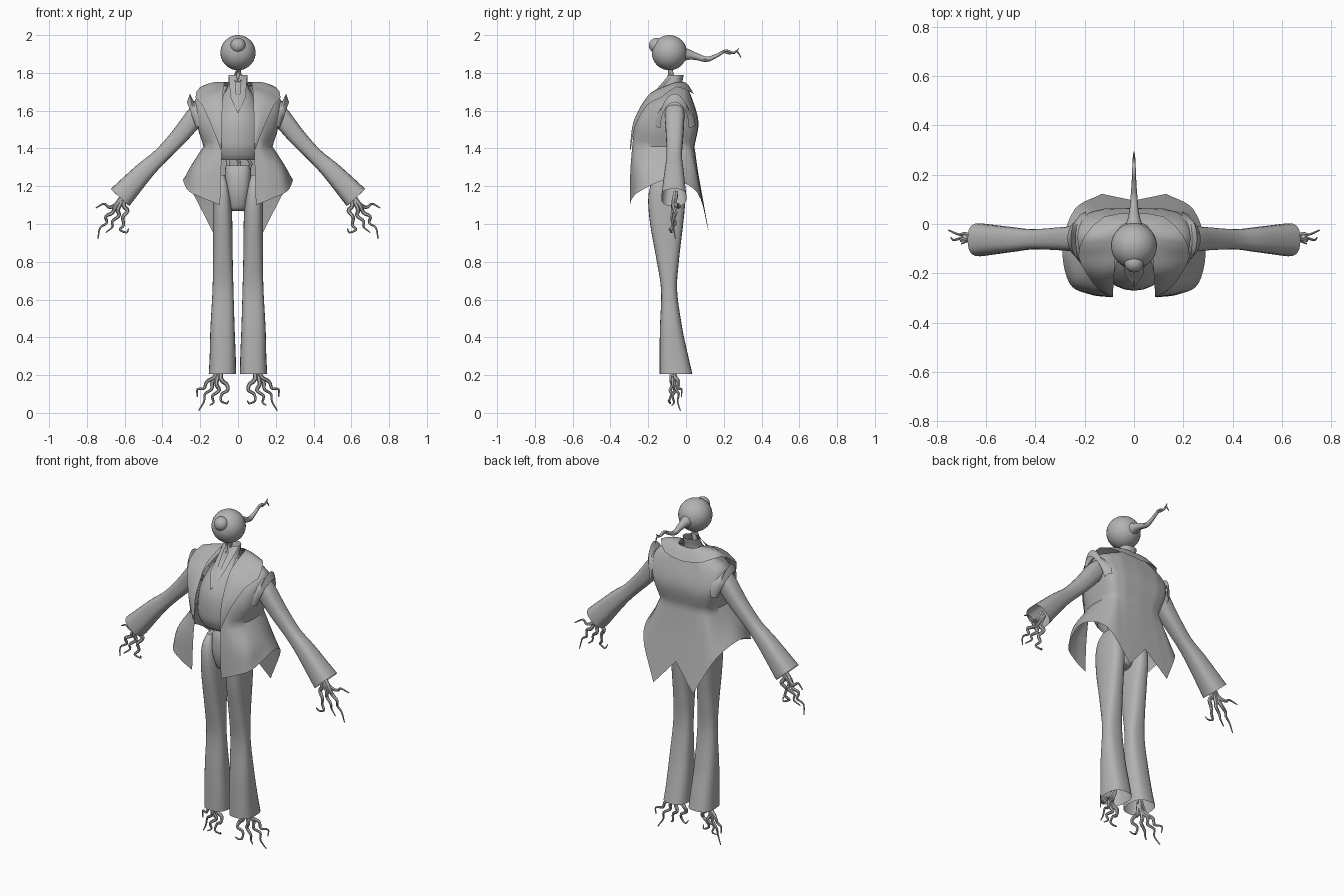
import bpy, bmesh, math
from mathutils import Vector

grey = bpy.data.materials.new("plain_grey")
grey.diffuse_color = (0.45, 0.45, 0.45, 1)


def smooth_path(pts, k=4):
    """Curve passing through every point, k steps per span."""
    p = [Vector(a) for a in pts]
    p = [p[0] * 2 - p[1]] + p + [p[-1] * 2 - p[-2]]
    out = []
    for i in range(1, len(p) - 2):
        a, b, c, d = p[i - 1:i + 3]
        for s in range(k):
            t = s / k
            out.append((b * 2 + (c - a) * t + (a * 2 - b * 5 + c * 4 - d) * t * t
                        + (b * 3 - a - c * 3 + d) * t ** 3) * 0.5)
    return out + [p[-2]]


def finish(ob, mirror=False, angle=45):
    ob.data.materials.append(grey)
    bpy.ops.object.select_all(action='DESELECT')
    ob.select_set(True)
    bpy.context.view_layer.objects.active = ob
    bpy.ops.object.shade_smooth_by_angle(angle=math.radians(angle))
    if mirror:
        m = ob.modifiers.new("mirror", 'MIRROR')
        m.merge_threshold = 0.0005
    return ob


def loft(name, rows, closed=False, caps=(False, False), mirror=False):
    """Skin a list of rows of points."""
    bm = bmesh.new()
    vs = [[bm.verts.new(p) for p in row] for row in rows]
    n = len(rows[0])
    for a, b in zip(vs, vs[1:]):
        for i in range(n if closed else n - 1):
            j = (i + 1) % n
            bm.faces.new((a[i], a[j], b[j], b[i]))
    for use, ring in zip(caps, (vs[0], vs[-1])):
        if use:
            bm.faces.new(ring)
    bmesh.ops.recalc_face_normals(bm, faces=bm.faces)
    me = bpy.data.meshes.new(name)
    bm.to_mesh(me)
    bm.free()
    ob = bpy.data.objects.new(name, me)
    bpy.context.collection.objects.link(ob)
    return finish(ob, mirror)


def section(n, e):
    """Unit outline, from round (e=1) to boxy (small e)."""
    for i in range(n):
        a = math.tau * i / n
        c, s = math.cos(a), math.sin(a)
        yield math.copysign(abs(c) ** e, c), math.copysign(abs(s) ** e, s)


def tube(name, pts, n=8, e=1.0, ref=(0, 1, 0), mirror=False, k=4, caps=(True, True)):
    """Tube along points (x, y, z, radius)."""
    path = smooth_path(pts, k)
    rows = []
    for i, p in enumerate(path):
        t = (path[min(i + 1, len(path) - 1)] - path[max(i - 1, 0)]).to_3d()
        u = t.cross(Vector(ref)).normalized()
        v = t.cross(u).normalized()
        rows.append([p.to_3d() + (u * a + v * b) * p[3] for a, b in section(n, e)])
    return loft(name, rows, True, caps, mirror)


def stack(name, rings, n=24, e=1.0, mirror=False, caps=(True, True)):
    """Body made of level rings (z, x min, x max, y min, y max)."""
    rows = []
    for z, x0, x1, y0, y1 in smooth_path(rings, 5):
        rows.append([((x0 + x1) / 2 + a * (x1 - x0) / 2,
                      (y0 + y1) / 2 + b * (y1 - y0) / 2, z) for a, b in section(n, e)])
    return loft(name, rows, True, caps, mirror)


def ball(name, loc, r):
    bpy.ops.mesh.primitive_uv_sphere_add(segments=32, ring_count=20, radius=r, location=loc)
    bpy.context.object.name = name
    finish(bpy.context.object, angle=60)


# head, nose and the wavy tail of hair
ball("head", (0, -0.088, 1.907), 0.093)
ball("nose", (0, -0.156, 1.945), 0.040)
tube("hair_tail", [(0, -0.02, 1.90, .04), (0, .02, 1.895, .026), (0, .06, 1.885, .018),
                   (0, .11, 1.872, .014), (0, .16, 1.89, .010), (0, .21, 1.916, .008),
                   (0, .25, 1.905, .006), (0, .27, 1.913, .005), (0, .292, 1.88, .002)],
     ref=(1, 0, 0))
tube("hair_strand", [(0, .20, 1.912, .006), (0, .235, 1.903, .005), (0, .265, 1.915, .004),
                     (0, .28, 1.93, .002)], ref=(1, 0, 0))

# thin neck
tube("neck", [(0, -.085, 1.83, .012), (.006, -.078, 1.80, .011), (-.005, -.08, 1.76, .014),
              (0, -.09, 1.70, .02)])
for s in (-1, 1):
    tube("neck_strand", [(0, -.088, 1.82, .006), (s * .014, -.09, 1.79, .006),
                         (s * .008, -.10, 1.75, .008), (s * .02, -.10, 1.70, .008)])

# shirt with stand-up collar
stack("shirt", [(1.34, -.12, .12, -.235, -.01), (1.37, -.135, .135, -.255, .0),
                (1.43, -.15, .15, -.270, .02), (1.55, -.14, .14, -.260, .03),
                (1.65, -.10, .10, -.205, .01), (1.725, -.055, .055, -.125, -.02),
                (1.79, -.05, .05, -.085, -.012)], caps=(False, False))
loft("collar_flap", [[(.05, -.06, 1.79), (.045, -.12, 1.735), (.04, -.20, 1.67)],
                     [(.018, -.09, 1.79), (.012, -.15, 1.72), (.0, -.258, 1.585)]], mirror=True)

# jacket: columns from the front opening round to the back, each from neck to hem
columns = [
    [(.055, -.10, 1.73), (.08, -.20, 1.665), (.085, -.265, 1.55),
     (.085, -.285, 1.41), (.09, -.295, 1.27), (.095, -.297, 1.10)],
    [(.065, -.07, 1.73), (.14, -.17, 1.65), (.15, -.238, 1.54),
     (.13, -.262, 1.41), (.175, -.278, 1.28), (.18, -.285, 1.135)],
    [(.07, -.05, 1.73), (.20, -.13, 1.645), (.205, -.17, 1.52),
     (.175, -.18, 1.41), (.24, -.225, 1.29), (.262, -.24, 1.175)],
    [(.07, -.03, 1.735), (.225, -.06, 1.66), (.215, -.06, 1.53),
     (.182, -.08, 1.41), (.245, -.09, 1.31), (.29, -.09, 1.235)],
    [(.06, -.01, 1.735), (.20, .00, 1.655), (.195, .035, 1.54),
     (.16, .015, 1.41), (.20, .04, 1.28), (.24, .06, 1.165)],
    [(.04, .00, 1.735), (.12, .03, 1.66), (.12, .062, 1.53),
     (.10, .04, 1.41), (.12, .065, 1.25), (.13, .122, .95)],
    [(0, .00, 1.735), (0, .032, 1.665), (0, .066, 1.54),
     (0, .045, 1.41), (0, .065, 1.27), (0, .095, 1.10)],
]
levels = []
for i in range(6):
    ring = [c[i] for c in columns]
    levels.append(smooth_path(ring[:6], 5) + smooth_path(ring[5:], 5)[1:])
strips = []
for col in zip(*levels):
    strips.append(smooth_path(col[:4], 5) + smooth_path(col[3:], 5)[1:])
loft("jacket", strips, mirror=True)

# lapel and wide collar: pairs of inner and outer edge points
edges = [((0, .00, 1.745), (0, .045, 1.68)), ((.05, -.005, 1.75), (.12, .03, 1.695)),
         ((.07, -.05, 1.75), (.20, -.05, 1.725)), ((.075, -.12, 1.728), (.225, -.13, 1.67)),
         ((.08, -.20, 1.68), (.19, -.205, 1.63)), ((.085, -.277, 1.54), (.14, -.268, 1.52)),
         ((.085, -.293, 1.40), (.09, -.293, 1.39))]
inner = smooth_path([a for a, b in edges], 4)
outer = smooth_path([b for a, b in edges], 2)
outer = [outer[i // 2].lerp(outer[min(i // 2 + 1, len(outer) - 1)], (i % 2) / 2)
         for i in range(len(inner))]
loft("lapel", [[a.lerp(b, t) + Vector((0, -.004, .012)) * math.sin(math.pi * t)
                for t in (0, .25, .5, .75, 1)] for a, b in zip(inner, outer)], mirror=True)

# arched shoulder caps over the sleeves
arch = []
for i in range(17):
    a = math.pi * i / 16
    s, c = math.sin(a), math.cos(a)
    arch.append([(.195, -.06 + .11 * c, 1.52 + .135 * s),
                 (.215 + .02 * s, -.06 + .10 * c, 1.515 + .135 * s),
                 (.22 + .035 * s, -.06 + .085 * c, 1.51 + .18 * s),
                 (.22 + .05 * s, -.06 + .075 * c, 1.505 + .14 * s)])
loft("shoulder_cap", arch, mirror=True)

# sleeves
tube("sleeve", [(.185, -.06, 1.60, .045), (.22, -.06, 1.575, .052), (.31, -.06, 1.465, .046),
                (.41, -.062, 1.36, .041), (.50, -.063, 1.275, .051), (.625, -.064, 1.14, .067)],
     n=24, e=.75, mirror=True, caps=(True, False))

# pelvis and the strands joining it to the chest
stack("pelvis", [(1.07, .035, -.035, -.13, -.07), (1.085, .046, -.046, -.165, -.05),
                 (1.17, .064, -.064, -.19, -.03), (1.26, .07, -.07, -.185, -.03),
                 (1.31, .066, -.066, -.165, -.04)], e=.75)
for x in (-.05, 0, .05):
    tube("waist_strand", [(x, -.13, 1.29, .012), (x * 1.2 + .008, -.135, 1.32, .009),
                          (x - .006, -.12, 1.36, .009), (x, -.11, 1.44, .012)])

# flared trouser legs
stack("trouser_leg", [(.205, .010, .155, -.14, .034), (.30, .012, .15, -.14, .012),
                      (.45, .018, .146, -.138, -.02), (.65, .024, .135, -.132, -.047),
                      (.82, .028, .132, -.158, -.036), (1.0, .03, .133, -.19, -.015),
                      (1.13, .036, .132, -.20, -.005), (1.21, .05, .125, -.185, -.025),
                      (1.26, .07, .11, -.15, -.06)],
      e=.75, mirror=True, caps=(False, True))


def tendrils(name, paths):
    """Tapering, wavy digits given as a y start, y end and (x, z) points."""
    for y0, y1, pts in paths:
        n = len(pts) - 1
        tube(name, [(x, y0 + (y1 - y0) * i / n + .005 * (-1) ** i, z, .014 - .011 * i / n)
                    for i, (x, z) in enumerate(pts)], n=6, mirror=True)


# root-like fingers
tendrils("finger", [
    (-.06, -.03, [(.60, 1.17), (.64, 1.11), (.68, 1.088), (.71, 1.107), (.752, 1.085)]),
    (-.06, -.06, [(.60, 1.16), (.645, 1.10), (.665, 1.06), (.70, 1.04), (.695, 1.005),
                  (.73, .98), (.742, .92)]),
    (-.06, -.085, [(.59, 1.16), (.605, 1.10), (.585, 1.07), (.61, 1.035), (.605, .995),
                   (.625, .97), (.59, .955), (.58, .975)]),
    (-.06, -.075, [(.60, 1.15), (.635, 1.08), (.63, 1.045), (.665, 1.015), (.665, .985),
                   (.70, .955)]),
])

# root-like toes
tendrils("toe", [
    (-.06, -.035, [(.09, .26), (.10, .20), (.135, .165), (.14, .125), (.175, .10),
                   (.18, .06), (.208, .012)]),
    (-.07, -.09, [(.09, .25), (.09, .18), (.06, .15), (.055, .12), (.085, .10),
                  (.09, .065), (.06, .05), (.05, .065)]),
    (-.06, -.02, [(.09, .25), (.125, .19), (.165, .165), (.18, .13), (.215, .125),
                  (.215, .085)]),
    (-.06, -.07, [(.09, .24), (.115, .16), (.10, .12), (.135, .09), (.13, .055), (.15, .04)]),
])
